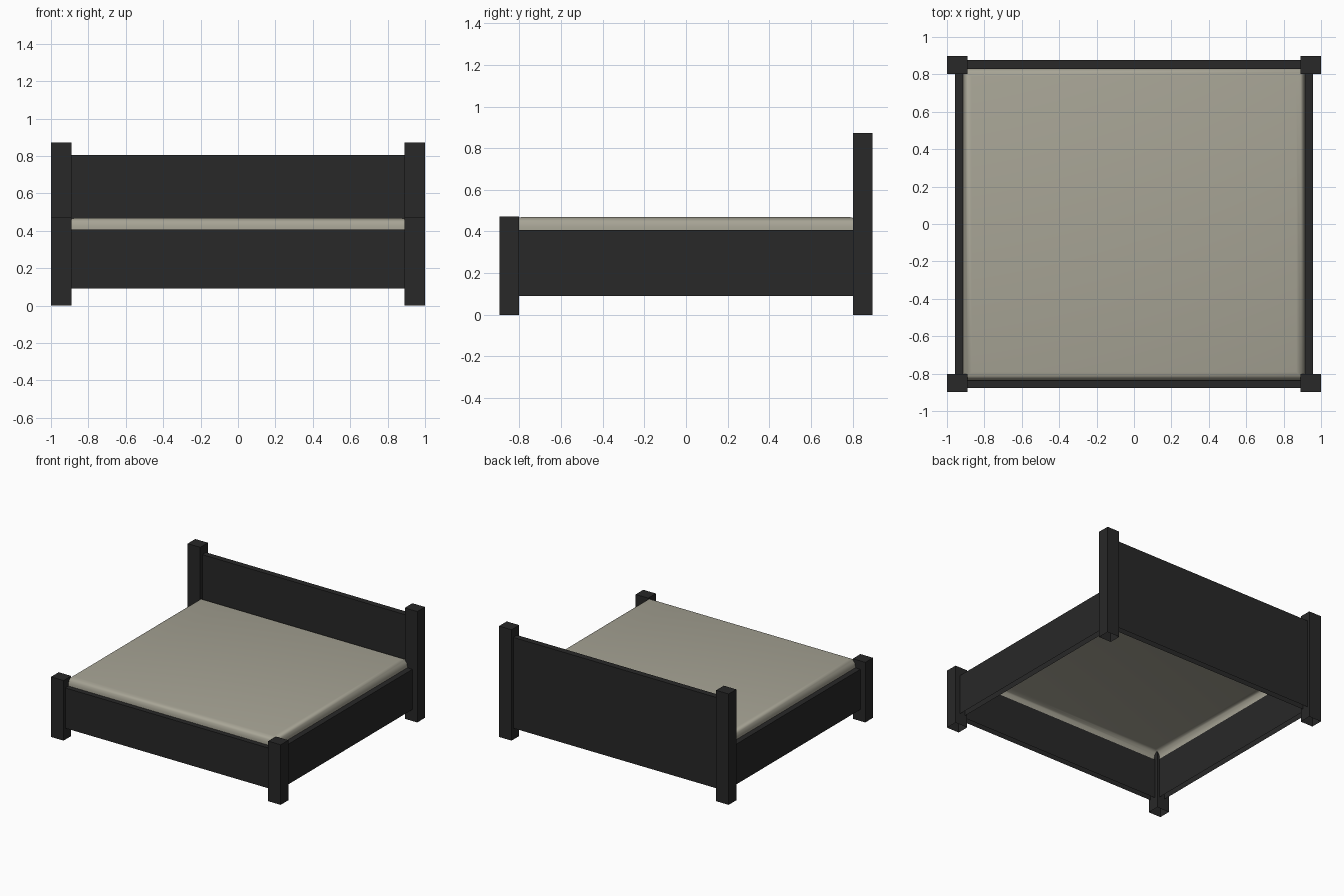
import bpy, bmesh, math

if "Cube" in bpy.data.objects:
    bpy.data.objects.remove(bpy.data.objects["Cube"])


def material(name, rgb):
    m = bpy.data.materials.new(name)
    m.diffuse_color = (*rgb, 1)
    m.use_nodes = True
    m.node_tree.nodes["Principled BSDF"].inputs["Base Color"].default_value = m.diffuse_color
    return m


dark = material("dark wood", (0.021, 0.021, 0.021))
cloth = material("beige cloth", (0.385, 0.37, 0.30))


def box(name, x0, x1, y0, y1, z0, z1, ends=None):
    """Hollow box without a floor; ends (axis 0 or 1) leaves hidden ends open."""
    bpy.ops.mesh.primitive_cube_add(
        size=1, location=((x0 + x1) / 2, (y0 + y1) / 2, (z0 + z1) / 2))
    o = bpy.context.object
    o.name = name
    o.scale = (x1 - x0, y1 - y0, z1 - z0)
    bpy.ops.object.transform_apply(location=False, rotation=False, scale=True)
    bm = bmesh.new()
    bm.from_mesh(o.data)
    bm.normal_update()
    gone = [f for f in bm.faces if f.normal.z < -0.5
            or (ends is not None and abs(f.normal[ends]) > 0.5)]
    bmesh.ops.delete(bm, geom=gone, context='FACES')
    bm.to_mesh(o.data)
    bm.free()
    o.data.materials.append(dark)
    return o


# Corner posts and side rails, mirrored left and right
for side, s in (("left", -1), ("right", 1)):
    xa, xb = sorted((s * 0.891, s * 1.0))
    box(side + "_front_post", xa, xb, -0.897, -0.802, 0, 0.473)
    box(side + "_back_post", xa, xb, 0.802, 0.897, 0, 0.873)
    xa, xb = sorted((s * 0.911, s * 0.957))
    box(side + "_rail", xa, xb, -0.802, 0.802, 0.09, 0.407, ends=1)

# Footboard and headboard between the posts
box("footboard", -0.891, 0.891, -0.876, -0.829, 0.09, 0.407, ends=0)
box("headboard", -0.891, 0.891, 0.829, 0.876, 0.09, 0.805, ends=0)

# Mattress: open-bottomed cover with rounded top edges
HX, Y0, Y1, TOP, R = 0.913, -0.836, 0.834, 0.469, 0.045
profile = [(0, 0.40)]
for i in range(4):
    a = math.radians(90 * i / 3)
    profile.append((R * (1 - math.cos(a)), TOP - R + R * math.sin(a)))
bm = bmesh.new()
rings = []
for inset, z in profile:
    x, ya, yb = HX - inset, Y0 + inset, Y1 - inset
    rings.append([bm.verts.new((px, py, z))
                  for px, py in ((-x, ya), (x, ya), (x, yb), (-x, yb))])
for lo, hi in zip(rings, rings[1:]):
    for k in range(4):
        n = (k + 1) % 4
        bm.faces.new((lo[k], lo[n], hi[n], hi[k]))
bm.faces.new(rings[-1])
me = bpy.data.meshes.new("mattress")
bm.to_mesh(me)
bm.free()
mattress = bpy.data.objects.new("mattress", me)
bpy.context.collection.objects.link(mattress)
me.materials.append(cloth)
bpy.ops.object.select_all(action='DESELECT')
mattress.select_set(True)
bpy.context.view_layer.objects.active = mattress
bpy.ops.object.shade_smooth_by_angle(angle=math.radians(50))
